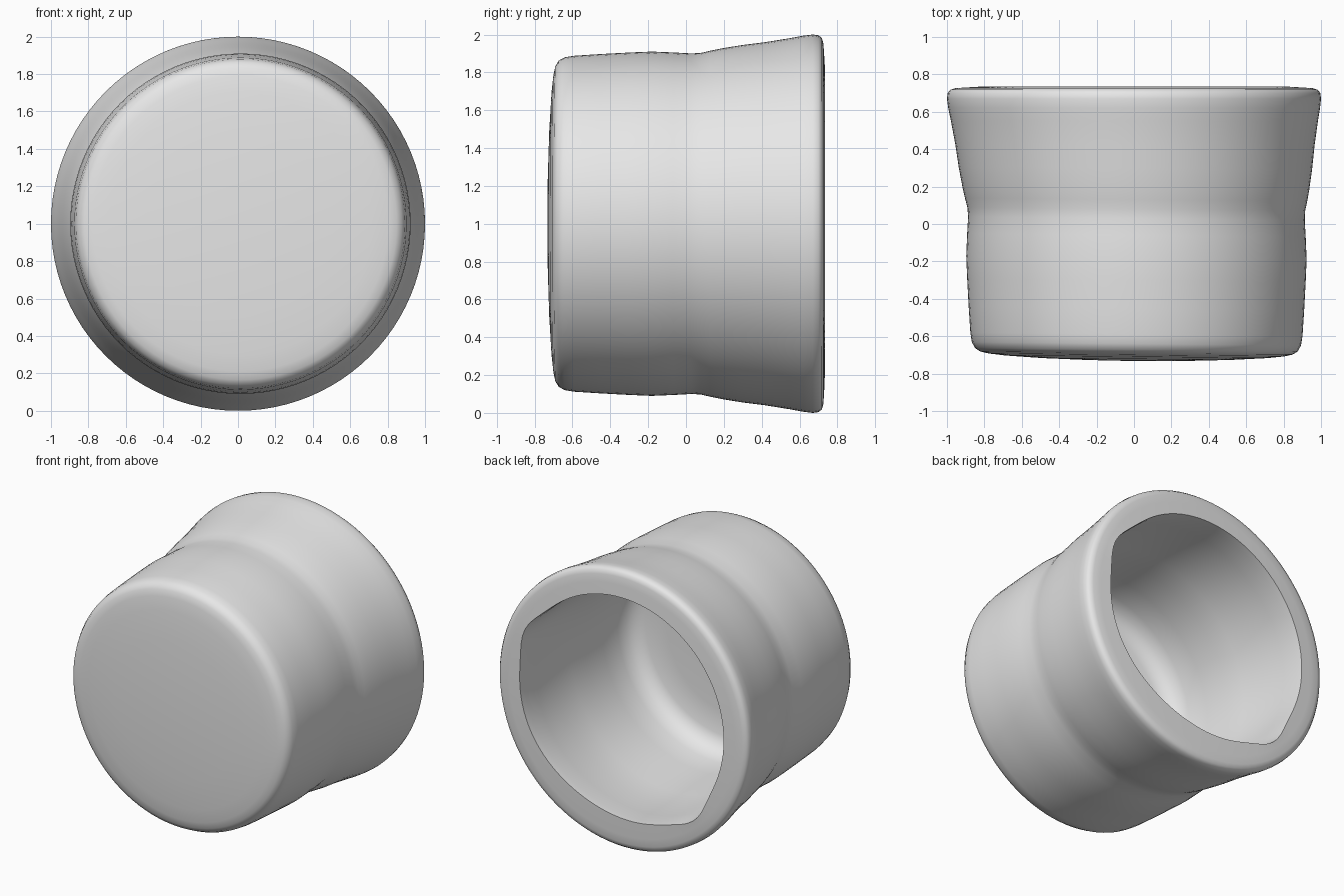
import bpy
import bmesh
import math

if "Cube" in bpy.data.objects:
    bpy.data.objects.remove(bpy.data.objects["Cube"], do_unlink=True)

SEGMENTS = 96

# Profile from the closed base to the rim: (depth y, radius)
OUTER = [(-0.73, 0.25), (-0.722, 0.5), (-0.71, 0.70), (-0.70, 0.79), (-0.69, 0.835),
         (-0.672, 0.863), (-0.64, 0.88), (-0.59, 0.888), (-0.45, 0.897), (-0.3, 0.905),
         (-0.18, 0.91), (-0.06, 0.905), (0.03, 0.90), (0.08, 0.903), (0.13, 0.915),
         (0.19, 0.927), (0.3, 0.945), (0.42, 0.96), (0.55, 0.981), (0.62, 0.994),
         (0.67, 1.0), (0.70, 0.996), (0.718, 0.982), (0.726, 0.955), (0.73, 0.90)]
# Profile from the rim down to the inside floor: (depth y, radius, lip unevenness)
INNER = [(0.735, 0.815, 1.0), (0.68, 0.812, 0.9), (0.55, 0.815, 0.6), (0.35, 0.82, 0.25),
         (0.15, 0.81, 0.0), (0.0, 0.80, 0.0), (-0.2, 0.80, 0.0), (-0.36, 0.79, 0.0),
         (-0.43, 0.77, 0.0), (-0.48, 0.73, 0.0), (-0.505, 0.67, 0.0), (-0.515, 0.5, 0.0),
         (-0.52, 0.25, 0.0)]


def bump(angle, centre, width):
    d = (math.degrees(angle) - centre + 180) % 360 - 180
    return math.exp(-(d / width) ** 2)


def unevenness(a):
    # The opening has two soft corners and a flatter lower edge
    return 0.045 * bump(a, 26, 12) + 0.05 * bump(a, 228, 12) - 0.05 * bump(a, 290, 40)


def place(y, r, a):
    # The closed end leans slightly to one side
    lean = max(0.0, min(1.0, (0.65 - y) / 0.6))
    x = r * math.cos(a)
    return (x + 0.013 * lean, y - 0.01 * x * lean, 1 + r * math.sin(a))


# Hollow cup, lathed around the y axis
bm = bmesh.new()
rings = []
for y, r, w in [(y, r, 0.0) for y, r in OUTER] + INNER:
    ring = []
    for i in range(SEGMENTS):
        a = math.tau * i / SEGMENTS
        ring.append(bm.verts.new(place(y, r + w * unevenness(a), a)))
    rings.append(ring)

for lower, upper in zip(rings, rings[1:]):
    for i in range(SEGMENTS):
        j = (i + 1) % SEGMENTS
        bm.faces.new((lower[i], lower[j], upper[j], upper[i]))

# Base and inside floor centres
for ring, y in ((rings[0], -0.733), (rings[-1], -0.522)):
    centre = bm.verts.new(place(y, 0, 0))
    for i in range(SEGMENTS):
        bm.faces.new((ring[i], ring[(i + 1) % SEGMENTS], centre))
bmesh.ops.recalc_face_normals(bm, faces=bm.faces)

mesh = bpy.data.meshes.new("cup_body")
bm.to_mesh(mesh)
bm.free()
cup = bpy.data.objects.new("cup_body", mesh)
bpy.context.collection.objects.link(cup)

# Plain light grey
grey = bpy.data.materials.new("light_grey")
grey.use_nodes = True
grey.diffuse_color = (0.8, 0.8, 0.8, 1)
grey.node_tree.nodes["Principled BSDF"].inputs["Base Color"].default_value = (0.8, 0.8, 0.8, 1)
mesh.materials.append(grey)

bpy.ops.object.select_all(action="DESELECT")
cup.select_set(True)
bpy.context.view_layer.objects.active = cup
bpy.ops.object.shade_smooth_by_angle(angle=math.radians(45))
